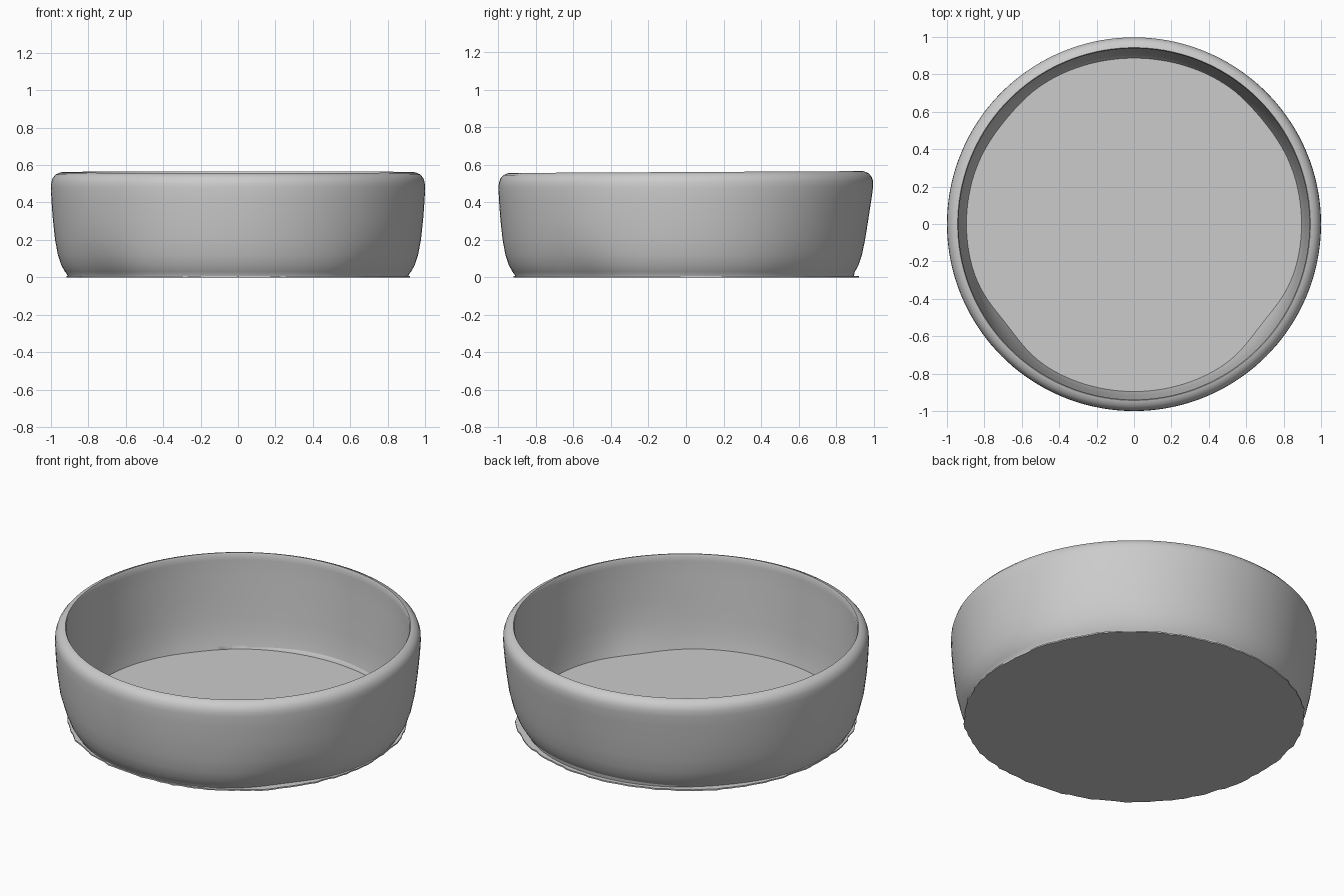
import bpy, bmesh, math, random

if "Cube" in bpy.data.objects:
    bpy.data.objects.remove(bpy.data.objects["Cube"])

random.seed(4)
SEG = 144

# Wall cross-section (radius, height), running from inner foot over the rim to outer foot
PROFILE = [(0.895, 0.004), (0.90, 0.03), (0.91, 0.09), (0.917, 0.18), (0.925, 0.30),
           (0.932, 0.42), (0.938, 0.52), (0.938, 0.552), (0.943, 0.562), (0.955, 0.559),
           (0.974, 0.550), (0.99, 0.532), (0.998, 0.508), (1.0, 0.48), (0.998, 0.42),
           (0.99, 0.31), (0.978, 0.20), (0.963, 0.12), (0.945, 0.065), (0.925, 0.03),
           (0.912, 0.012), (0.91, 0.003)]


def bump(a, centre, width):
    """Soft bump around an angle in degrees."""
    d = (math.degrees(a) - centre + 180) % 360 - 180
    return math.exp(-(d / width) ** 2)


def finish(bm, name, angle):
    bmesh.ops.recalc_face_normals(bm, faces=bm.faces)
    me = bpy.data.meshes.new(name)
    bm.to_mesh(me)
    bm.free()
    ob = bpy.data.objects.new(name, me)
    bpy.context.collection.objects.link(ob)
    bpy.ops.object.select_all(action='DESELECT')
    ob.select_set(True)
    bpy.context.view_layer.objects.active = ob
    bpy.ops.object.shade_smooth_by_angle(angle=math.radians(angle))
    return ob


# Bowl wall: lathed profile with soft hand-made dents near the foot
bm = bmesh.new()
rings = []
for i in range(SEG):
    a = math.tau * i / SEG
    c, s = math.cos(a), math.sin(a)
    dents = bump(a, -142, 13) + bump(a, -38, 13) + 0.4 * (bump(a, 40, 14) + bump(a, 140, 14))
    back = max(s, 0) ** 2
    ring = []
    for k, (r, z) in enumerate(PROFILE):
        low = max(0.0, 1 - z / 0.24) ** 1.3
        r -= 0.03 * dents * low
        if k > 12:                       # outer wall leans in more at the back
            t = max(0.0, 1 - z / 0.5)
            r -= 0.06 * back * t * (1 - t * 0.6)
        if z > 0.5:                      # rim is slightly higher at the back
            z += 0.005 * s
        ring.append(bm.verts.new((r * c, r * s, z)))
    rings.append(ring)
for i in range(SEG):
    p, q = rings[i], rings[(i + 1) % SEG]
    for k in range(len(PROFILE)):
        n = (k + 1) % len(PROFILE)
        bm.faces.new((p[k], q[k], q[n], p[n]))
finish(bm, "bowl_wall", 50)

# Base plate: thin disc with a slightly ragged edge
bm = bmesh.new()
radii = [0.918 + 0.012 * math.sin(2 * math.tau * i / SEG) ** 2 + random.uniform(-0.006, 0.006)
         for i in range(SEG)]
loops = [[bm.verts.new((r * math.cos(math.tau * i / SEG), r * math.sin(math.tau * i / SEG), z))
          for i, r in enumerate(radii)] for z in (0.0, 0.008)]
bm.faces.new(loops[0][::-1])
bm.faces.new(loops[1])
for i in range(SEG):
    j = (i + 1) % SEG
    bm.faces.new((loops[0][i], loops[0][j], loops[1][j], loops[1][i]))
finish(bm, "base_plate", 30)
